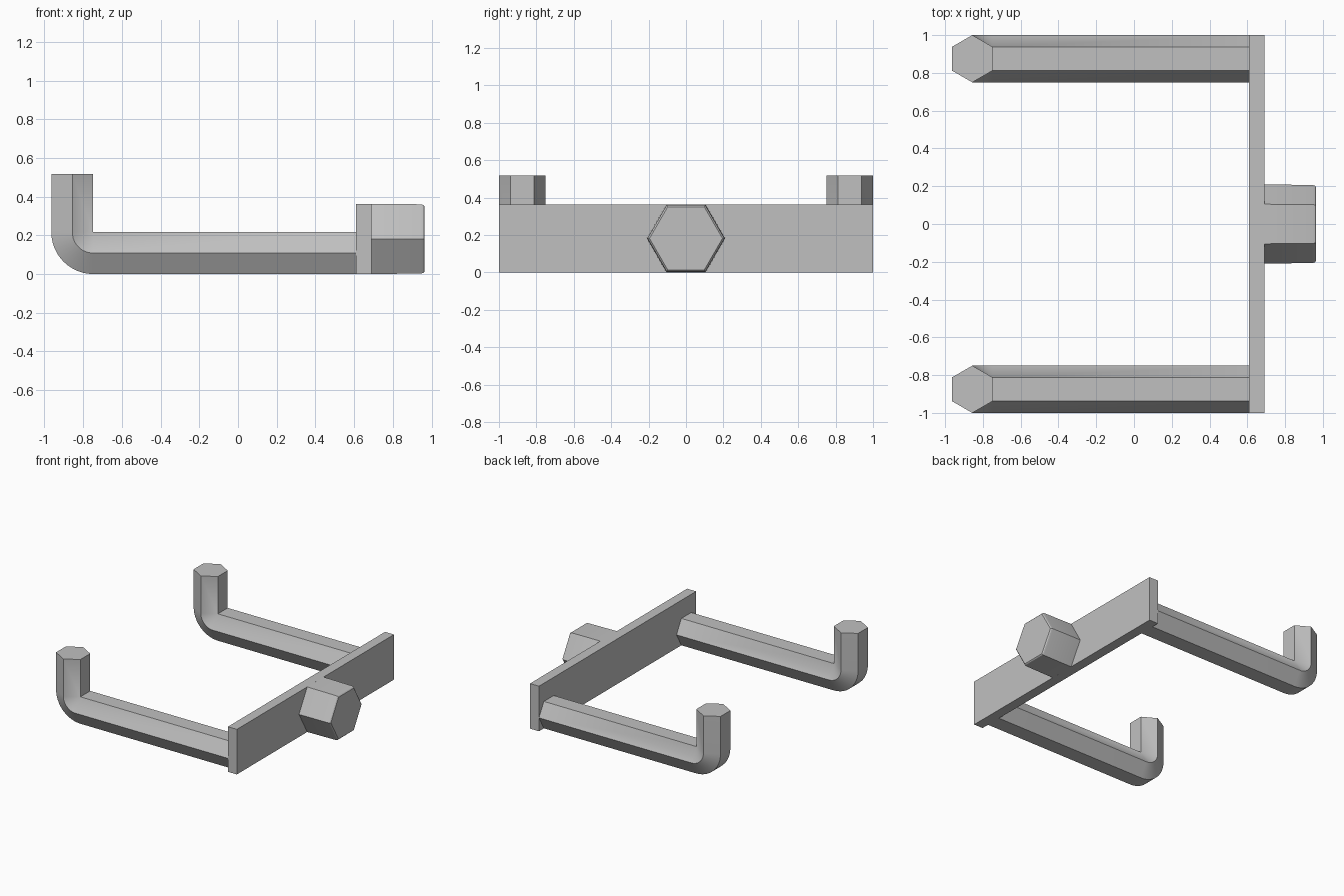
import bpy
import bmesh
from math import pi
from mathutils import Matrix, Vector

cube = bpy.data.objects.get("Cube")
if cube:
    bpy.data.objects.remove(cube, do_unlink=True)

steel = bpy.data.materials.new("plain grey")
steel.use_nodes = True
grey = (0.53, 0.53, 0.53, 1)
steel.diffuse_color = grey
steel.node_tree.nodes["Principled BSDF"].inputs["Base Color"].default_value = grey

FLAT = 3 ** 0.5 / 2      # hexagon flat distance per unit of corner radius


def hexagon(r):
    """Hexagon in the YZ plane with corners at +y and -y."""
    return [Matrix.Rotation(i * pi / 3, 3, 'X') @ Vector((0, r, 0)) for i in range(6)]


def finish(name, bm):
    bmesh.ops.remove_doubles(bm, verts=bm.verts, dist=1e-4)
    bmesh.ops.recalc_face_normals(bm, faces=bm.faces)
    mesh = bpy.data.meshes.new(name)
    bm.to_mesh(mesh)
    bm.free()
    mesh.materials.append(steel)
    obj = bpy.data.objects.new(name, mesh)
    bpy.context.collection.objects.link(obj)
    bpy.ops.object.select_all(action='DESELECT')
    obj.select_set(True)
    bpy.context.view_layer.objects.active = obj
    bpy.ops.object.shade_smooth_by_angle(angle=pi / 9)
    return obj


def loft(name, rings):
    """Skin a list of equal rings and cap both ends."""
    bm = bmesh.new()
    loops = [[bm.verts.new(p) for p in ring] for ring in rings]
    for a, b in zip(loops, loops[1:]):
        for i in range(6):
            j = (i + 1) % 6
            bm.faces.new((a[i], a[j], b[j], b[i]))
    bm.faces.new(loops[0])
    bm.faces.new(loops[-1])
    return finish(name, bm)


# Back plate
plate_in, plate_out, plate_top = 0.61, 0.69, 0.363
bm = bmesh.new()
bmesh.ops.create_cube(bm, size=1, matrix=Matrix.LocRotScale(
    Vector(((plate_in + plate_out) / 2, 0, plate_top / 2)), None,
    Vector((plate_out - plate_in, 2, plate_top))))
finish("back_plate", bm)

# Hexagonal rods, bent up about their inner flat
rod_r = 0.125
half = rod_r * FLAT
bend_x, tip_z, steps = -0.748, 0.517, 12
for name, y in (("left_rod", 0.875), ("right_rod", -0.875)):
    section = [p + Vector((0, y, -half)) for p in hexagon(rod_r)]
    pivot = Vector((bend_x, 0, 2 * half))
    rings = [[p + Vector((plate_in, 0, 2 * half)) for p in section]]
    for k in range(steps + 1):
        turn = Matrix.Rotation(k / steps * pi / 2, 3, 'Y')
        rings.append([turn @ p + pivot for p in section])
    rise = Vector((0, 0, tip_z - 2 * half))
    rings.append([p + rise for p in rings[-1]])
    loft(name, rings)

# Hexagonal knob with a slight taper and rounded end
knob_z = plate_top / 2
knob = [(plate_out, 0.2095), (0.945, 0.2065), (0.957, 0.203), (0.964, 0.195)]
loft("knob", [[p + Vector((x, 0, knob_z)) for p in hexagon(r)] for x, r in knob])
